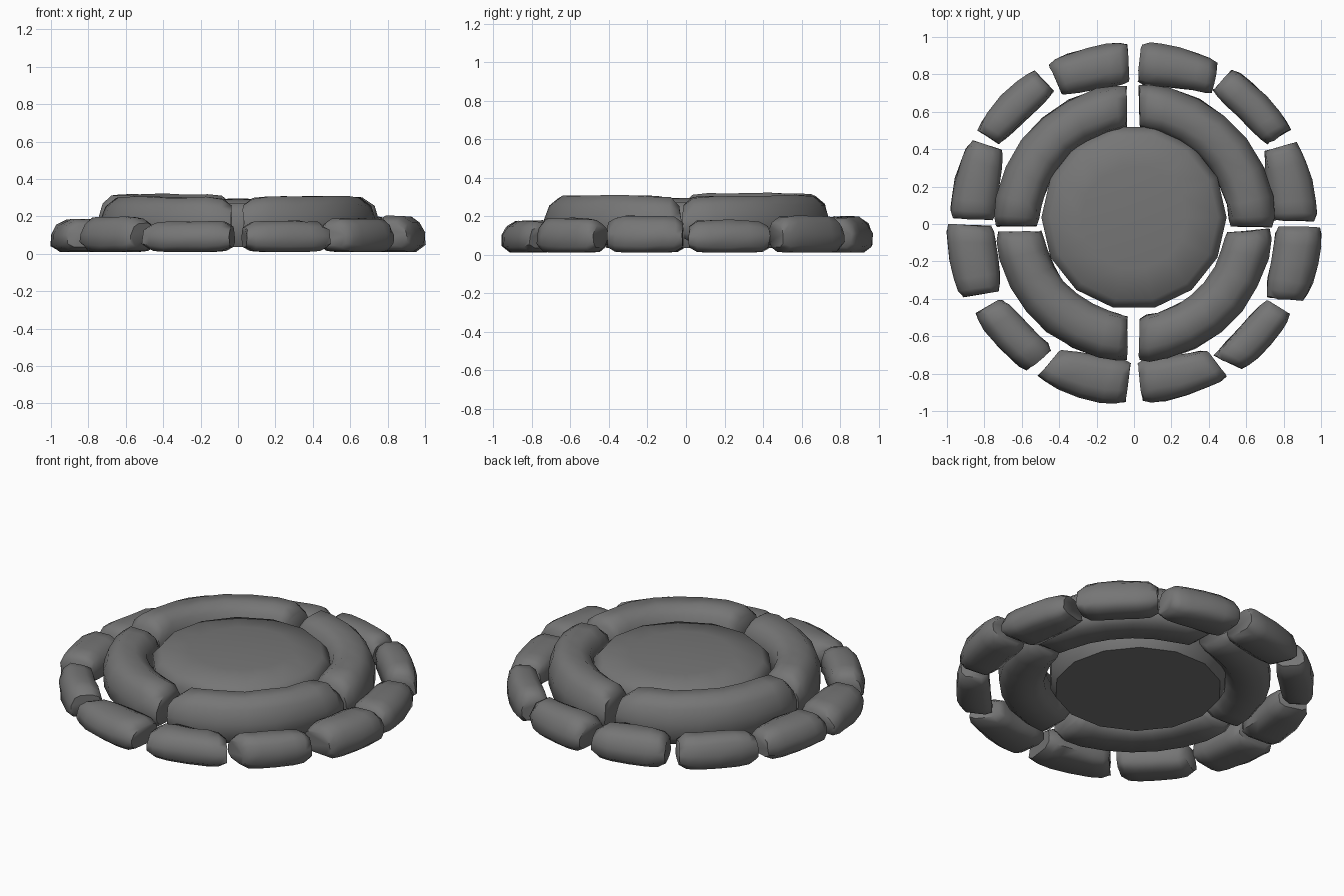
import bpy
import bmesh
import random
from math import radians, cos, sin
from mathutils import Vector

random.seed(4)
cube = bpy.data.objects.get("Cube")
if cube:
    bpy.data.objects.remove(cube, do_unlink=True)

# One stone colour for everything
stone = bpy.data.materials.new("dark_grey_stone")
stone.use_nodes = True
colour = (0.18, 0.18, 0.18, 1.0)
stone.diffuse_color = colour
shader = stone.node_tree.nodes["Principled BSDF"]
shader.inputs["Base Color"].default_value = colour
shader.inputs["Roughness"].default_value = 0.9


def finish(name, bm, sharp):
    """Turn the bmesh into a shaded object with the stone material."""
    bmesh.ops.recalc_face_normals(bm, faces=bm.faces[:])
    mesh = bpy.data.meshes.new(name)
    bm.to_mesh(mesh)
    bm.free()
    mesh.materials.append(stone)
    obj = bpy.data.objects.new(name, mesh)
    bpy.context.collection.objects.link(obj)
    bpy.ops.object.select_all(action="DESELECT")
    bpy.context.view_layer.objects.active = obj
    obj.select_set(True)
    bpy.ops.object.shade_smooth_by_angle(angle=radians(sharp))


def bridge(bm, rings):
    """Join consecutive vertex rings with quads."""
    for a, b in zip(rings, rings[1:]):
        for i in range(len(a)):
            j = (i + 1) % len(a)
            bm.faces.new((a[i], a[j], b[j], b[i]))


def polar(radius, degrees, z):
    a = radians(degrees)
    return Vector((radius * cos(a), radius * sin(a), z))


def lerp(pair, t):
    return pair[0] + (pair[1] - pair[0]) * t


# Rounded section: across from the inner to the outer side, then height
SECTION = [(0.22, 0), (0.82, 0), (1, 0.18), (1, 0.52), (0.9, 0.82), (0.7, 1),
           (0.3, 1), (0.08, 0.85), (0, 0.55), (0, 0.18)]


def curved_stone(name, inner, outer, inner_radii, outer_radius, heights,
                 steps, bevel, sag, jitter):
    """Sweep the section along an arc, rounding off both ends."""
    bm = bmesh.new()
    # Position along the stone, width factor, height factor
    stations = [(0, 0.88, 0.66), (bevel, 0.98, 0.94)]
    stations += [(k / steps, 1, 1) for k in range(1, steps)]
    stations += [(1 - bevel, 0.98, 0.94), (1, 0.88, 0.66)]
    rings = []
    for along, wide, tall in stations:
        near = lerp(inner_radii, along) - sag * 4 * along * (1 - along)
        ring = []
        for across, up in SECTION:
            s = 0.5 + (across - 0.5) * wide
            h = 0.45 + (up - 0.45) * tall
            angle = lerp((lerp(inner, along), lerp(outer, along)), s)
            point = polar(lerp((near, outer_radius), s), angle, lerp(heights, h))
            if up > 0:
                point += Vector([random.uniform(-jitter, jitter) for _ in "xyz"])
            ring.append(bm.verts.new(point))
        rings.append(ring)
    bridge(bm, rings)
    bm.faces.new(rings[0])
    bm.faces.new(rings[-1])
    finish(name, bm, 60)


# Outer ring: inner-edge angles, outer-edge angles, end radii of the
# inner edge, outer radius, top height
OUTER = [
    ((1.5, 29), (1, 26.5), (0.73, 0.79), 0.98, 0.18),
    ((31, 59.5), (31, 57.5), (0.82, 0.82), 0.985, 0.2),
    ((59, 88.5), (63, 87.5), (0.81, 0.745), 0.975, 0.195),
    ((92, 119), (92, 118), (0.75, 0.785), 0.975, 0.195),
    ((121, 149.5), (123, 149), (0.82, 0.83), 0.985, 0.195),
    ((150.5, 178.5), (153, 178), (0.8, 0.74), 0.985, 0.18),
    ((181, 206.5), (180, 203), (0.75, 0.795), 1.005, 0.185),
    ((209.5, 237), (209.5, 233.5), (0.805, 0.795), 0.98, 0.195),
    ((240, 268.5), (237.5, 267), (0.77, 0.73), 0.97, 0.175),
    ((271.5, 300), (273, 301.5), (0.73, 0.775), 0.96, 0.175),
    ((301, 330), (307, 330), (0.815, 0.81), 0.975, 0.19),
    ((331, 359), (336, 359), (0.8, 0.76), 1.005, 0.2),
]
for n, (inner, outer, radii, far, top) in enumerate(OUTER, 1):
    curved_stone(f"outer_stone_{n}", inner, outer, radii, far, (0.01, top),
                 4, 0.1, 0.022, 0.005)

# Inner ring: four long raised stones, one per quarter
INNER = [
    ("back_left", (-1, 86.5), (-1.5, 88), 0.505, 0.755, 0.305),
    ("back_right", (94.5, 181), (93, 181), 0.505, 0.75, 0.318),
    ("front_right", (184.5, 266), (183, 267), 0.485, 0.74, 0.302),
    ("front_left", (274, 355), (272, 358), 0.49, 0.74, 0.305),
]
for side, inner, outer, near, far, top in INNER:
    curved_stone(f"inner_stone_{side}", inner, outer, (near, near), far,
                 (0.05, top), 7, 0.05, 0, 0.005)

# Central slab: a thick, gently domed disc between the inner stones
bm = bmesh.new()
SIDES = 14
offset = Vector((0, 0.035, 0))
rings = []
for radius, z in [(0.46, 0.035), (0.49, 0.09), (0.495, 0.22), (0.45, 0.27), (0.28, 0.29)]:
    ring = [polar(radius, 360 * i / SIDES, z) + offset for i in range(SIDES)]
    rings.append([bm.verts.new(p) for p in ring])
bridge(bm, rings)
bm.faces.new(rings[0])
peak = bm.verts.new(offset + Vector((0, 0, 0.295)))
for i in range(SIDES):
    bm.faces.new((rings[-1][i], rings[-1][(i + 1) % SIDES], peak))
finish("central_slab", bm, 60)
